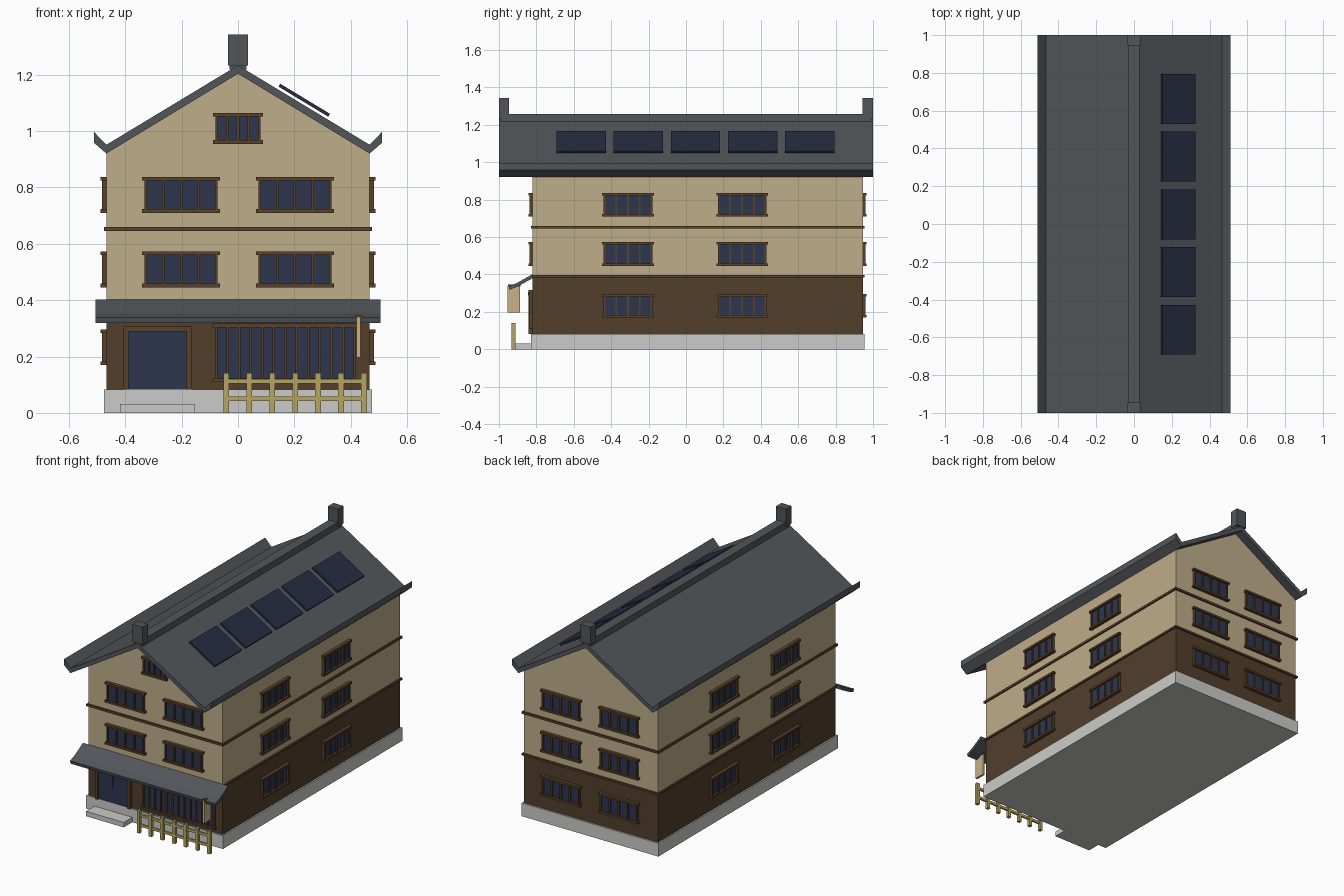
import bpy, bmesh, math
from mathutils import Matrix, Vector

if "Cube" in bpy.data.objects:
    bpy.data.objects.remove(bpy.data.objects["Cube"])


def srgb(r, g, b):
    f = lambda c: c / 12.92 if c <= 0.04045 else ((c + 0.055) / 1.055) ** 2.4
    return tuple(f(c / 255) for c in (r, g, b)) + (1.0,)


def material(name, *rgb):
    m = bpy.data.materials.new(name)
    m.diffuse_color = srgb(*rgb)
    m.use_nodes = True
    m.node_tree.nodes["Principled BSDF"].inputs["Base Color"].default_value = m.diffuse_color
    return m


PLASTER = material("plaster", 191, 173, 138)
WOOD = material("dark_wood", 82, 62, 43)
TRIM = material("trim_wood", 88, 65, 41)
ROOF = material("roof_slate", 82, 86, 90)
GLASS = material("window_glass", 46, 54, 78)
SOLAR = material("solar_navy", 38, 44, 66)
STONE = material("stone", 203, 203, 200)
BAMBOO = material("bamboo", 182, 165, 97)
CLOTH = material("sign_cloth", 200, 178, 134)


class Part:
    """Collects boxes and extruded profiles into one object."""

    def __init__(self, name, *mats):
        self.name, self.mats, self.bm = name, mats, bmesh.new()

    def box(self, x0, x1, y0, y1, z0, z1, mat=0, tf=Matrix()):
        c = Vector(((x0 + x1) / 2, (y0 + y1) / 2, (z0 + z1) / 2))
        m = tf @ Matrix.Translation(c) @ Matrix.Diagonal((x1 - x0, y1 - y0, z1 - z0, 1))
        vs = bmesh.ops.create_cube(self.bm, size=1, matrix=m)["verts"]
        for f in {f for v in vs for f in v.link_faces}:
            f.material_index = mat
        return self

    def extrude(self, pts, offset):
        f = self.bm.faces.new([self.bm.verts.new(p) for p in pts])
        out = bmesh.ops.extrude_face_region(self.bm, geom=[f], use_keep_orig=True)
        vs = [v for v in out["geom"] if isinstance(v, bmesh.types.BMVert)]
        bmesh.ops.translate(self.bm, verts=vs, vec=offset)
        bmesh.ops.recalc_face_normals(self.bm, faces=self.bm.faces)
        return self

    def done(self):
        me = bpy.data.meshes.new(self.name)
        self.bm.to_mesh(me)
        self.bm.free()
        for m in self.mats:
            me.materials.append(m)
        ob = bpy.data.objects.new(self.name, me)
        bpy.context.collection.objects.link(ob)
        return ob


W, YF, YB = 0.467, -0.82, 0.945      # wall half width, front and back
EAVE, APEX = 0.92, 1.203

# Foundation and entrance step
Part("foundation", STONE).box(-0.476, 0.476, YF - 0.01, YB + 0.01, 0, 0.083).done()
Part("entrance_step", STONE).box(-0.418, -0.155, -0.915, YF - 0.01, 0, 0.031).done()

# Walls: dark timber ground floor, plastered upper floors with gables
Part("ground_floor_walls", WOOD).box(-W, W, YF, YB, 0.083, 0.39).done()
gable = [(-W, YF, 0.39), (W, YF, 0.39), (W, YF, EAVE), (0, YF, APEX), (-W, YF, EAVE)]
Part("upper_walls", PLASTER).extrude(gable, (0, YB - YF, 0)).done()

# Floor bands
bands = Part("floor_bands", TRIM)
for z0, z1 in ((0.384, 0.396), (0.645, 0.659)):
    bands.box(-0.476, 0.476, YF - 0.01, YB + 0.01, z0, z1)
bands.done()

# Main roof with upturned eaves
half = [(0.467, 0.951), (0.511, 0.997), (0.511, 0.958), (0.467, EAVE)]
section = [(0, 1.233)] + half + [(0, APEX)] + [(-x, z) for x, z in reversed(half)]
Part("main_roof", ROOF).extrude([(x, -1, z) for x, z in section], (0, 2, 0)).done()
ridge = Part("roof_ridge", ROOF).box(-0.03, 0.03, -0.99, 0.99, 1.218, 1.258)
for s in (-1, 1):
    y = sorted((s * 0.945, s))
    ridge.box(-0.035, 0.035, y[0], y[1], 1.232, 1.343)
ridge.done()

# Solar panels floating just above the right slope
slope = math.atan2(1.233 - 0.951, 0.467)
panels = Part("solar_panels", SOLAR)
for i in range(5):
    tf = Matrix.Translation((0.235, -0.56 + i * 0.3055, 1.109)) @ Matrix.Rotation(slope, 4, "Y")
    panels.box(-0.103, 0.103, -0.132, 0.132, -0.006, 0.006, 0, tf)
panels.done()

# Front canopy
cs = [(YF, 0.402), (-0.905, 0.354), (-0.948, 0.338), (-0.943, 0.318), (-0.9, 0.336), (YF, 0.38)]
Part("front_canopy", ROOF).extrude([(-0.506, y, z) for y, z in cs], (1.012, 0, 0)).done()


def window(name, tf, w, h, panes, sill=0.008):
    """Barred window facing -y locally, centred on the wall plane."""
    p = Part(name, TRIM, GLASS)
    t = 0.009
    p.box(-w + 0.002, w - 0.002, -0.008, 0.004, -h + 0.002, h - 0.002, 1, tf)
    for i in range(panes + 1):
        x = -w + t / 2 + (2 * w - t) * i / panes
        p.box(x - t / 2, x + t / 2, -0.016, 0.002, -h, h, 0, tf)
    for s in (-1, 1):
        z = s * (h - 0.006)
        p.box(-w - sill, w + sill, -0.021, 0.002, z - 0.0065, z + 0.0065, 0, tf)
    return p.done()


def place(x, y, z, turn=0):
    return Matrix.Translation((x, y, z)) @ Matrix.Rotation(math.radians(turn), 4, "Z")


# Windows on all sides
for row, z in enumerate((0.233, 0.509, 0.773)):
    for s in (-1, 1):
        if row:
            window("front_window", place(s * 0.202, YF, z), 0.13, 0.063, 4)
        window("back_window", place(s * 0.202, YB, z, 180), 0.13, 0.063, 4)
        for y in (-0.31, 0.3):
            window("side_window", place(s * W, y, z, s * 90), 0.13, 0.063, 4)
window("attic_window", place(0, YF, 1.009), 0.08, 0.054, 4)
window("shop_window", place(0.168, YF, 0.213), 0.25, 0.103, 12)

# Double entrance door with frame
door = Part("entrance_door", TRIM, GLASS)
door.box(-0.39, -0.182, YF - 0.01, YF, 0.083, 0.288, 1)
for x0, x1 in ((-0.376, -0.29), (-0.279, -0.194)):
    door.box(x0, x1, YF - 0.014, YF, 0.182, 0.287, 1)
for x in (-0.398, -0.173):
    door.box(x - 0.009, x + 0.009, YF - 0.022, YF, 0.083, 0.305)
door.box(-0.407, -0.164, YF - 0.024, YF, 0.288, 0.307)
door.done()

# Hanging sign under the canopy
Part("hanging_sign", CLOTH).box(0.42, 0.434, -0.955, -0.887, 0.197, 0.338).done()
Part("sign_bar", TRIM).box(0.416, 0.438, -0.952, -0.885, 0.336, 0.347).done()

# Bamboo fence
fence = Part("bamboo_fence", BAMBOO)
for i in range(7):
    x = -0.042 + i * 0.0815
    fence.box(x - 0.01, x + 0.01, -0.932, -0.912, 0, 0.142)
for z in (0.05, 0.112):
    fence.box(-0.052, 0.457, -0.928, -0.916, z - 0.008, z + 0.008)
fence.done()
